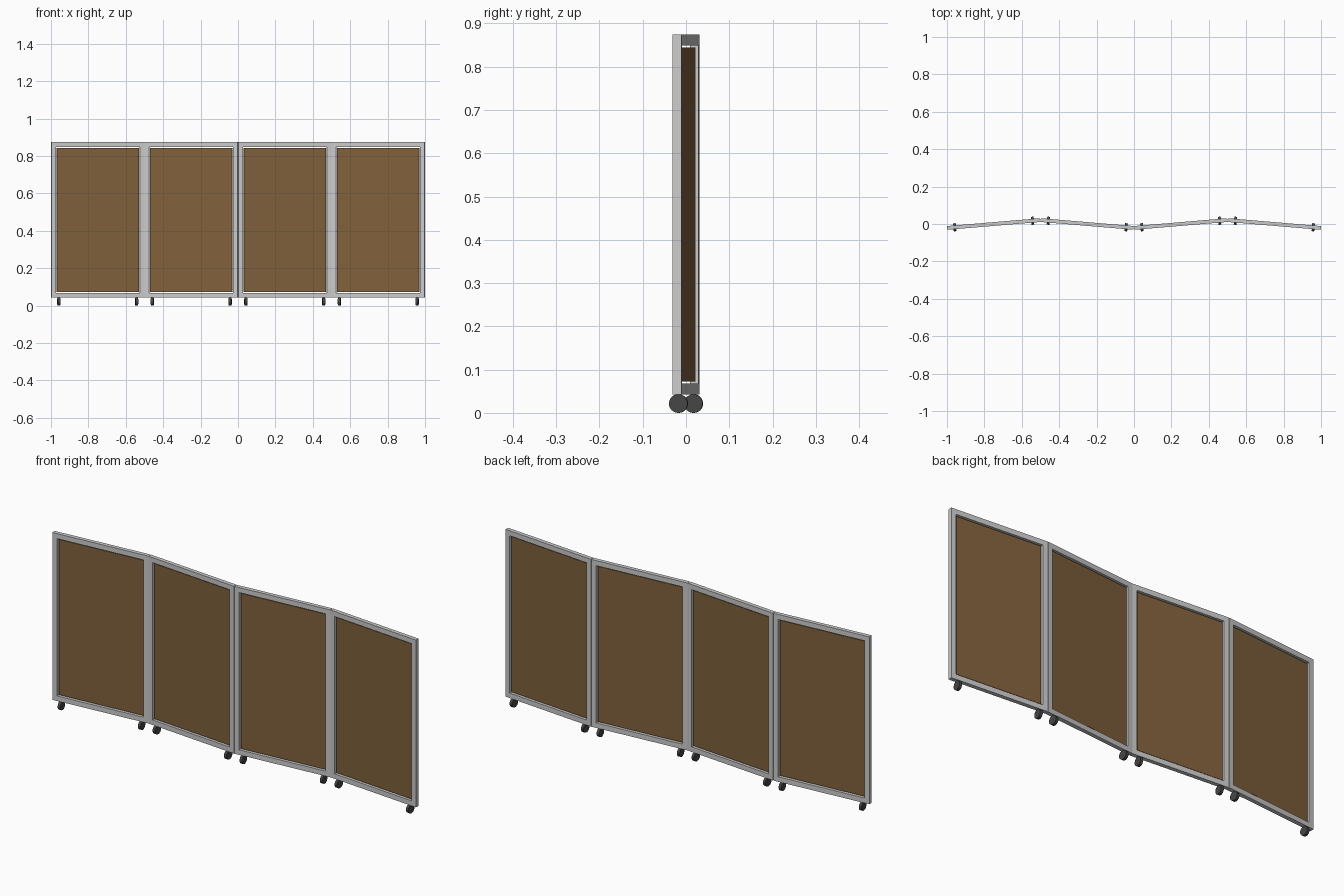
import bpy, bmesh, math
from mathutils import Matrix

if "Cube" in bpy.data.objects:
    bpy.data.objects.remove(bpy.data.objects["Cube"])

WIDTH, THICK, ANGLE = 0.5, 0.02, math.radians(4.79)
BOTTOM, TOP = 0.043, 0.874
STILE, GAP = 0.025, 0.005
WHEEL_R, WHEEL_W = 0.0215, 0.014


def material(name, rgb):
    m = bpy.data.materials.new(name)
    m.diffuse_color = (*rgb, 1)
    m.use_nodes = True
    m.node_tree.nodes["Principled BSDF"].inputs["Base Color"].default_value = m.diffuse_color
    return m


brown = material("brown_board", (0.22, 0.12, 0.045))
dark = material("dark_rubber", (0.06, 0.06, 0.06))


def finish(name, bm, matrix, mat=None):
    bmesh.ops.recalc_face_normals(bm, faces=bm.faces)
    me = bpy.data.meshes.new(name)
    bm.to_mesh(me)
    bm.free()
    ob = bpy.data.objects.new(name, me)
    ob.matrix_world = matrix
    bpy.context.collection.objects.link(ob)
    if mat:
        me.materials.append(mat)
    return ob


def rect(bm, inset, y):
    a, lo, hi = WIDTH / 2 - inset, BOTTOM + inset, TOP - inset
    return [bm.verts.new((x, y, z)) for x, z in ((-a, lo), (a, lo), (a, hi), (-a, hi))]


# Open rectangular frame: four closed loops bridged into a ring
def frame(name, matrix):
    bm = bmesh.new()
    h = THICK / 2
    loops = [rect(bm, 0, -h), rect(bm, 0, h), rect(bm, STILE, h), rect(bm, STILE, -h)]
    for i in range(4):
        p, q = loops[i], loops[(i + 1) % 4]
        for j in range(4):
            k = (j + 1) % 4
            bm.faces.new((p[j], p[k], q[k], q[j]))
    return finish(name, bm, matrix)


# Thin board floating inside the frame with a narrow slot all round
def board(name, matrix):
    bm = bmesh.new()
    f, b = rect(bm, STILE + GAP, -0.004), rect(bm, STILE + GAP, 0.004)
    bm.faces.new(f)
    bm.faces.new(b)
    for j in range(4):
        k = (j + 1) % 4
        bm.faces.new((f[j], f[k], b[k], b[j]))
    return finish(name, bm, matrix, brown)


# Wheel with its axle along the panel
def wheel(name, matrix, x):
    bm = bmesh.new()
    local = Matrix.Translation((x, 0, WHEEL_R)) @ Matrix.Rotation(math.pi / 2, 4, 'Y')
    bmesh.ops.create_cone(bm, cap_ends=True, segments=32, radius1=WHEEL_R,
                          radius2=WHEEL_R, depth=WHEEL_W, matrix=local)
    ob = finish(name, bm, matrix, dark)
    bpy.ops.object.select_all(action='DESELECT')
    ob.select_set(True)
    bpy.context.view_layer.objects.active = ob
    bpy.ops.object.shade_smooth_by_angle(angle=math.radians(40))


# Four panels folded in a shallow zigzag
for i in range(4):
    turn = ANGLE if i % 2 == 0 else -ANGLE
    m = Matrix.Translation((-0.75 + 0.5 * i, 0, 0)) @ Matrix.Rotation(turn, 4, 'Z')
    frame(f"panel_frame_{i + 1}", m)
    board(f"panel_board_{i + 1}", m)
    for side, x in (("left", -0.209), ("right", 0.209)):
        wheel(f"wheel_{side}_{i + 1}", m, x)
